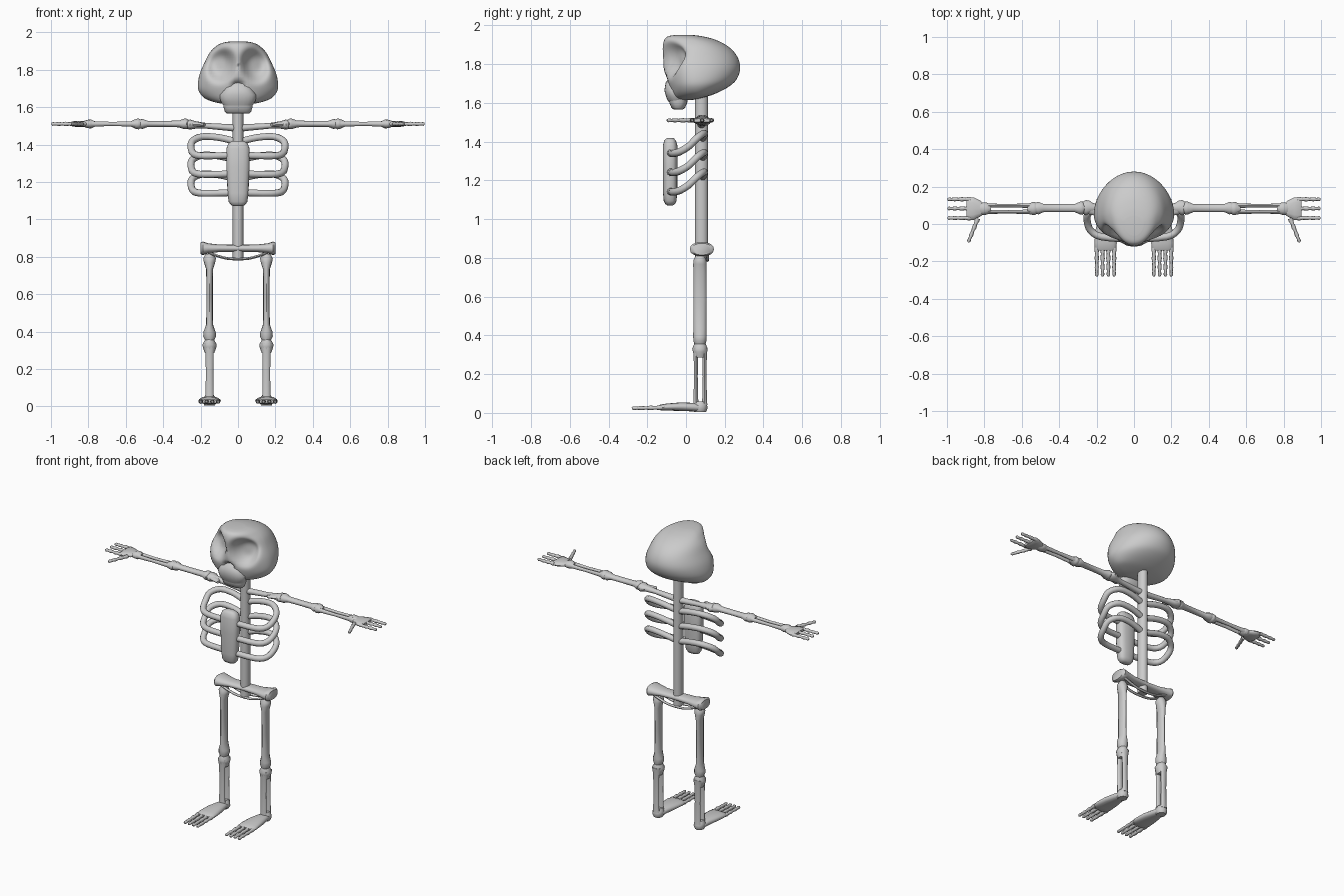
import bpy, bmesh, math
from mathutils import Vector

BONE = bpy.data.materials.new("bone_grey")
BONE.diffuse_color = (0.6, 0.6, 0.6, 1)
Z, Y = Vector((0, 0, 1)), Vector((0, 1, 0))


def finish(name, bm, mirror, angle=50):
    bmesh.ops.recalc_face_normals(bm, faces=bm.faces)
    me = bpy.data.meshes.new(name)
    bm.to_mesh(me)
    bm.free()
    me.materials.append(BONE)
    me.shade_smooth()
    me.set_sharp_from_angle(angle=math.radians(angle))
    ob = bpy.data.objects.new(name, me)
    bpy.context.collection.objects.link(ob)
    if mirror:
        ob.modifiers.new("mirror", "MIRROR").use_mirror_merge = False
    return ob


def skin(bm, rings):
    """Bridge consecutive closed rings and cap both ends."""
    loops = [[bm.verts.new(p) for p in r] for r in rings]
    n = len(loops[0])
    for a, b in zip(loops, loops[1:]):
        for i in range(n):
            j = (i + 1) % n
            bm.faces.new((a[i], a[j], b[j], b[i]))
    bm.faces.new(loops[0])
    bm.faces.new(loops[-1])


def sweep(name, pts, radii, up=Z, sides=12, mirror=True, power=1.0):
    """Elliptical section carried along a path; radii are (side, up) pairs."""
    pts = [Vector(p) for p in pts]
    rings = []
    for i, p in enumerate(pts):
        t = (pts[min(i + 1, len(pts) - 1)] - pts[max(i - 1, 0)]).normalized()
        s = t.cross(up).normalized()
        u = s.cross(t)
        ring = []
        for k in range(sides):
            w = 2 * math.pi * k / sides
            c, d = math.cos(w), math.sin(w)
            c = math.copysign(abs(c) ** power, c)
            d = math.copysign(abs(d) ** power, d)
            ring.append(p + s * c * radii[i][0] + u * d * radii[i][1])
        rings.append(ring)
    bm = bmesh.new()
    skin(bm, rings)
    return finish(name, bm, mirror)


def bone(name, p0, p1, profile, **kw):
    """Straight bone; profile rows are (fraction, side radius, up radius)."""
    p0, p1 = Vector(p0), Vector(p1)
    return sweep(name, [p0.lerp(p1, f) for f, a, b in profile],
                 [(a, b) for f, a, b in profile], **kw)


def spline(keys, steps):
    """Smooth curve through rows of numbers."""
    out = []
    for i in range(len(keys) - 1):
        q = [keys[min(max(i + d, 0), len(keys) - 1)] for d in (-1, 0, 1, 2)]
        for s in range(steps):
            t = s / steps
            out.append([0.5 * (2 * b + (c - a) * t + (2 * a - 5 * b + 4 * c - d) * t * t
                               + (3 * b - a - 3 * c + d) * t ** 3) for a, b, c, d in zip(*q)])
    return out + [list(keys[-1])]


# Skull: height, half width, front y, back y, then hollowed sockets and nose
SKULL = [(1.615, .06, -.06, .03), (1.625, .12, -.07, .08), (1.645, .175, -.08, .145),
         (1.68, .207, -.09, .215), (1.72, .215, -.10, .26), (1.78, .204, -.115, .28),
         (1.84, .178, -.12, .264), (1.89, .152, -.12, .22), (1.925, .118, -.112, .155),
         (1.943, .085, -.095, .09), (1.95, .05, -.06, .04)]


def bump(dx, dz):
    return math.exp(-(dx * dx + dz * dz) ** 2)


rings = []
for z, w, f, b in spline(SKULL, 4):
    mid = min(max(.05, f + .03), (f + b) / 2 + .02)
    ring = []
    for k in range(72):
        t = 2 * math.pi * k / 72
        c, s = math.cos(t), math.sin(t)
        x = w * c
        y = mid + s * ((b - mid) if s > 0 else (mid - f))
        if s < 0:
            ax = abs(x)
            dx, dz = ax - .092, z - 1.825
            # socket axes lean outwards toward the bottom
            y += .075 * bump((dx + .25 * dz) / .068, (dz - .25 * dx) / .082)
            y += .035 * bump(ax / .03, (z - 1.715) / .022)
        ring.append((x, y, z))
    rings.append(ring)
bm = bmesh.new()
skin(bm, rings)
finish("skull", bm, False, 70)

# Upper muzzle and lower jaw
sweep("muzzle", [(0, -.035, 1.705), (0, -.045, 1.69), (0, -.048, 1.665), (0, -.045, 1.635),
                 (0, -.042, 1.615)],
      [(.05, .05), (.08, .062), (.10, .064), (.095, .057), (.082, .05)],
      up=Y, sides=24, mirror=False, power=.8)
sweep("jaw", [(0, -.04, 1.63), (0, -.04, 1.60), (0, -.04, 1.575), (0, -.04, 1.567)],
      [(.08, .05), (.078, .046), (.07, .035), (.06, .025)],
      up=Y, sides=24, mirror=False, power=.75)

# Spine and breastbone
bone("spine", (0, .08, .79), (0, .08, 1.68), [(0, .029, .034), (1, .029, .034)],
     up=Y, sides=16, mirror=False)
bone("breastbone", (0, -.082, 1.07), (0, -.082, 1.42),
     [(0, .02, .012), (.02, .038, .024), (.07, .05, .033), (.2, .056, .037), (.6, .062, .038),
      (.88, .062, .038), (.96, .052, .03), (.99, .036, .02), (1, .02, .01)],
     up=Y, sides=20, mirror=False, power=.75)

# Three pairs of ribs, wrapping from spine to breastbone
RIB = [(.015, .085, .075), (.10, .095, .095), (.19, .09, .10), (.245, .055, .075),
       (.25, .015, .035), (.232, -.035, .005), (.175, -.068, -.003), (.04, -.08, 0)]
for i, z in enumerate((1.342, 1.243, 1.142)):
    path = spline([(x, y, z + h) for x, y, h in RIB], 3)
    sweep("rib_%d" % (i + 1), path, [(.019, .019)] * len(path), sides=10)

# Shoulder: collar bone and blade
bone("collar_bone", (.01, .08, 1.488), (.275, .088, 1.508),
     [(0, .022, .02), (.15, .02, .018), (.6, .017, .015), (.82, .026, .02), (.93, .042, .027),
      (1, .03, .022)])
bone("shoulder_blade", (.18, .05, 1.505), (.27, .105, 1.51),
     [(0, .012, .008), (.5, .03, .014), (.85, .034, .018), (1, .018, .012)])

# Arm: upper bone, paired forearm bones, wrist
A = 1.51
bone("upper_arm", (.262, .085, A), (.53, .085, A),
     [(0, .02, .02), (.05, .036, .028), (.1, .034, .028), (.2, .022, .018), (.5, .022, .016),
      (.83, .022, .017), (.93, .034, .027), (1, .026, .022)])
bone("elbow", (.515, .083, A), (.57, .082, A),
     [(0, .024, .02), (.3, .036, .029), (.55, .034, .027), (1, .016, .015)])
for name, y in (("radius_bone", .065), ("ulna_bone", .098)):
    bone(name, (.54, y, A), (.80, y, A),
         [(0, .015, .02), (.1, .012, .014), (.5, .009, .011), (.88, .011, .014), (1, .015, .02)], sides=8)
bone("wrist", (.765, .082, A), (.825, .082, A),
     [(0, .018, .014), (.35, .032, .024), (.7, .034, .022), (1, .03, .015)])

# Hand: palm, three fingers, thumb
bone("palm", (.80, .082, A), (.895, .082, A),
     [(0, .024, .012), (.25, .044, .015), (.6, .06, .016), (.9, .062, .014), (1, .056, .009)], power=.85)
KNUCKLES = [(0, .012, .011), (.08, .013, .012), (.22, .009, .009), (.38, .012, .012), (.52, .008, .008),
            (.68, .011, .011), (.82, .008, .008), (.94, .010, .010), (1, .005, .005)]
for i, y in enumerate((.132, .083, .032)):
    bone("finger_%d" % (i + 1), (.875, y, A), (.998, y, A), KNUCKLES, sides=8)
bone("thumb", (.835, .03, A), (.886, -.098, A), KNUCKLES, sides=8)

# Pelvis: waisted bar with flared, notched ends
bone("pelvis", (-.2, .082, .845), (.2, .082, .845),
     [(0, .05, .030), (.03, .062, .036), (.1, .058, .027), (.25, .045, .020), (.5, .04, .019),
      (.75, .045, .020), (.9, .058, .027), (.97, .062, .036), (1, .05, .030)],
     sides=16, mirror=False, power=.85)
for y in (.055, .11):
    path = spline([(0, y, .787), (.06, y, .791), (.12, y, .808), (.175, y, .83)], 3)
    sweep("pelvis_arch", path, [(.009, .007)] * len(path), sides=8)

# Leg: thigh, knee, paired shin bones, ankle
L, D = .152, .072
bone("thigh", (L, D, .35), (L, D, .815),
     [(0, .022, .028), (.05, .034, .034), (.1, .033, .035), (.19, .018, .034), (.5, .017, .034),
      (.82, .018, .034), (.9, .030, .035), (.95, .034, .032), (1, .02, .02)], up=Y)
bone("knee", (L, D, .285), (L, D, .36),
     [(0, .025, .03), (.4, .036, .036), (.62, .038, .04), (1, .022, .028)], up=Y)
for name, y in (("shin_front", .051), ("shin_back", .096)):
    bone(name, (L, y, .04), (L, y, .335),
         [(0, .024, .015), (.08, .021, .013), (.5, .02, .010), (.85, .022, .012), (1, .03, .016)], up=Y, sides=10)
bone("ankle", (L, .073, .005), (L, .073, .06),
     [(0, .028, .03), (.3, .036, .038), (.7, .034, .036), (1, .022, .028)], up=Y)

# Foot: broad instep and four jointed toes
sweep("foot", [(L, .10, .024), (L, .08, .026), (L, .03, .03), (L, -.03, .032), (L, -.10, .03),
               (L, -.13, .028), (L, -.142, .027)],
      [(.02, .012), (.032, .02), (.04, .022), (.053, .022), (.06, .018), (.058, .015), (.05, .010)],
      sides=16, power=.85)
for i in range(4):
    x = L - .046 + i * .031
    bone("toe_%d" % (i + 1), (x, -.125, .027), (x, -.28, .024), KNUCKLES, sides=8)
